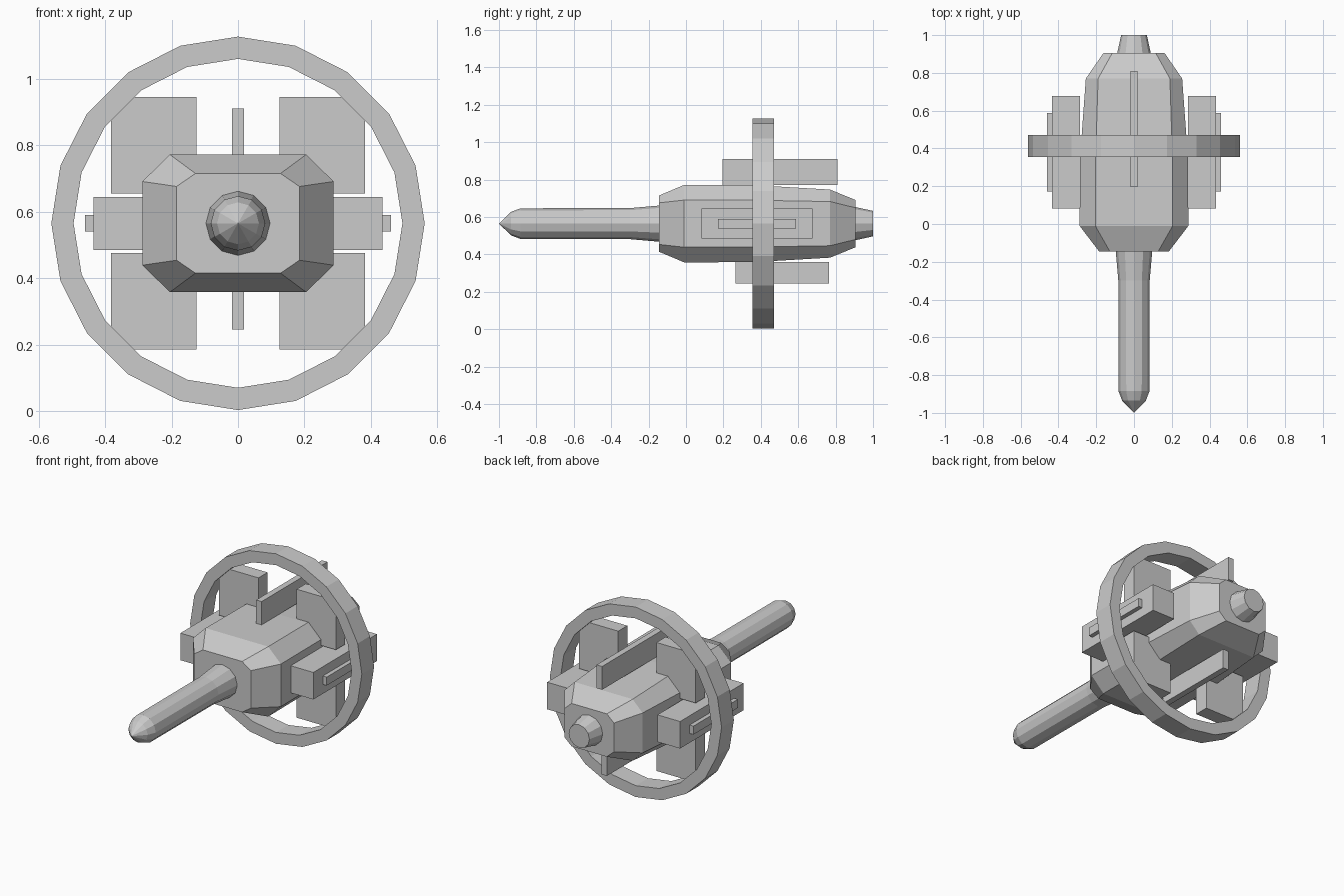
import bpy, bmesh, math
from mathutils import Matrix, Vector

if "Cube" in bpy.data.objects:
    bpy.data.objects.remove(bpy.data.objects["Cube"])

MID = 0.565  # height of the long axis

grey = bpy.data.materials.new("plain grey")
grey.use_nodes = True
COLOUR = (0.6, 0.6, 0.6, 1)
grey.diffuse_color = COLOUR
grey.node_tree.nodes["Principled BSDF"].inputs["Base Color"].default_value = COLOUR


def finish(name, bm):
    bmesh.ops.recalc_face_normals(bm, faces=bm.faces)
    mesh = bpy.data.meshes.new(name)
    bm.to_mesh(mesh)
    bm.free()
    mesh.materials.append(grey)
    obj = bpy.data.objects.new(name, mesh)
    bpy.context.scene.collection.objects.link(obj)
    return obj


def box(name, x, y, z):
    """Box from (low, high) ranges on each axis."""
    bm = bmesh.new()
    size = [b - a for a, b in (x, y, z)]
    centre = Vector([(a + b) / 2 for a, b in (x, y, z)])
    bmesh.ops.create_cube(bm, size=1, matrix=Matrix.Translation(centre) @ Matrix.Diagonal((*size, 1)))
    return finish(name, bm)


def loft(name, sections, closed=False):
    """Skin between point loops; cap the ends, or join last to first."""
    bm = bmesh.new()
    loops = [[bm.verts.new(p) for p in s] for s in sections]
    pairs = list(zip(loops, loops[1:]))
    if closed:
        pairs.append((loops[-1], loops[0]))
    else:
        bm.faces.new(loops[0])
        bm.faces.new(loops[-1])
    for a, b in pairs:
        for i in range(len(a)):
            j = (i + 1) % len(a)
            bm.faces.new((a[i], a[j], b[j], b[i]))
    bmesh.ops.remove_doubles(bm, verts=bm.verts, dist=0.0005)
    return finish(name, bm)


def circle(y, r, sides):
    turn = 2 * math.pi / sides
    return [(r * math.sin(i * turn), y, MID + r * math.cos(i * turn)) for i in range(sides)]


def octagon(y, w, h, cw, ch):
    """Rectangle w by h (half sizes) with corners cut back to cw and ch."""
    pts = [(cw, h), (w, ch), (w, -ch), (cw, -h), (-cw, -h), (-w, -ch), (-w, ch), (-cw, h)]
    return [(x, y, MID + z) for x, z in pts]


# Main hull, widest in the middle and tapering to the back
loft("hull", [
    octagon(-0.145, 0.185, 0.15, 0.128, 0.111),
    octagon(-0.01, 0.288, 0.207, 0.205, 0.126),
    octagon(0.36, 0.285, 0.206, 0.203, 0.125),
    octagon(0.77, 0.255, 0.182, 0.19, 0.118),
    octagon(0.905, 0.162, 0.127, 0.115, 0.085),
])

# Long front boom with a pointed tip, and the rear nozzle
boom = [(-1, 0.0001), (-0.935, 0.063), (-0.885, 0.082), (-0.3, 0.083), (-0.14, 0.097)]
loft("front_boom", [circle(y, r, 12) for y, r in boom])
loft("rear_nozzle", [circle(0.9, 0.09, 12), circle(1.0, 0.068, 12)])

# Faceted ring around the hull
ring = [(0.355, 0.562), (0.47, 0.562), (0.47, 0.495), (0.355, 0.495)]
loft("ring", [circle(y, r, 20) for y, r in ring], closed=True)

# Upper and lower fins
box("top_fin", (-0.018, 0.018), (0.195, 0.81), (0.772, 0.91))
box("bottom_fin", (-0.018, 0.018), (0.265, 0.765), (0.245, 0.36))

# Side pods, their outer rails and the four panels joining hull to ring
for side, s in (("left", 1), ("right", -1)):
    def span(a, b):
        return tuple(sorted((s * a, s * b)))
    box(side + "_pod", span(0.287, 0.435), (0.083, 0.677), (0.485, 0.645))
    box(side + "_pod_rail", span(0.43, 0.46), (0.172, 0.587), (0.54, 0.59))
    box(side + "_upper_panel", span(0.125, 0.382), (0.37, 0.455), (0.655, 0.945))
    box(side + "_lower_panel", span(0.125, 0.382), (0.37, 0.455), (0.185, 0.475))
